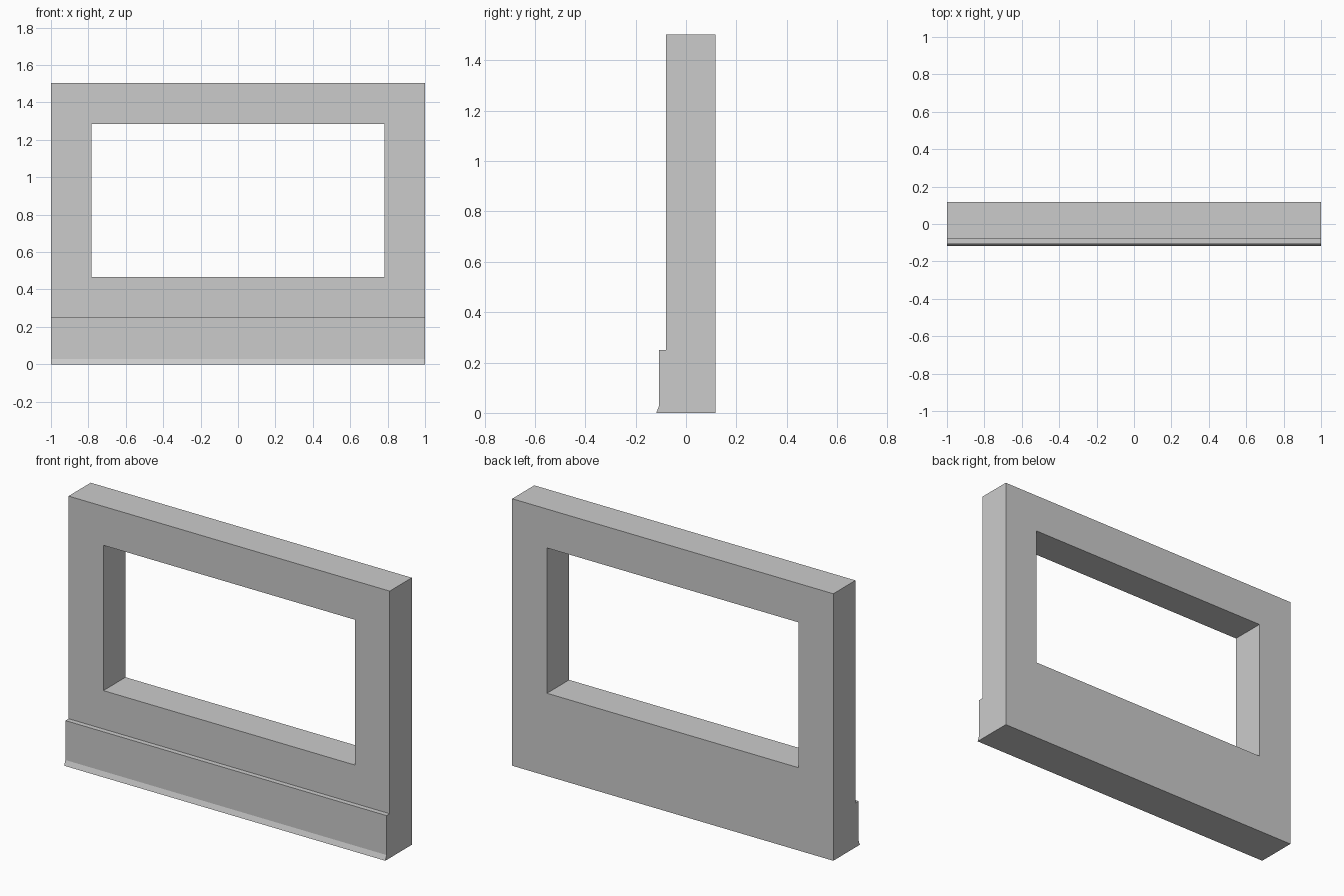
import bpy, bmesh

if "Cube" in bpy.data.objects:
    bpy.data.objects.remove(bpy.data.objects["Cube"])


def new_object(name, bm):
    bmesh.ops.recalc_face_normals(bm, faces=bm.faces)
    mesh = bpy.data.meshes.new(name)
    bm.to_mesh(mesh)
    bm.free()
    obj = bpy.data.objects.new(name, mesh)
    bpy.context.collection.objects.link(obj)
    return obj


def extrude_along_x(name, profile, half_width):
    """Sweep a closed (y, z) profile from -half_width to +half_width."""
    bm = bmesh.new()
    face = bm.faces.new([bm.verts.new((-half_width, y, z)) for y, z in profile])
    new = bmesh.ops.extrude_face_region(bm, geom=[face])["geom"]
    verts = [g for g in new if isinstance(g, bmesh.types.BMVert)]
    bmesh.ops.translate(bm, verts=verts, vec=(2 * half_width, 0, 0))
    return new_object(name, bm)


# Wall section with baseboard step and sloped bottom lip
wall_profile = [(0.118, 0), (0.118, 1.503), (-0.079, 1.503), (-0.079, 0.25),
                (-0.107, 0.25), (-0.107, 0.028), (-0.118, 0)]
wall = extrude_along_x("window_wall", wall_profile, 1.0)

# Window opening cutter
opening = [(-0.3, 0.466), (0.3, 0.466), (0.3, 1.284), (-0.3, 1.284)]
cutter = extrude_along_x("window_cutter", opening, 0.783)
cutter.hide_render = True
cutter.hide_set(True)

# Cut the opening through the wall
cut = wall.modifiers.new("window_opening", "BOOLEAN")
cut.operation = "DIFFERENCE"
cut.solver = "EXACT"
cut.object = cutter
